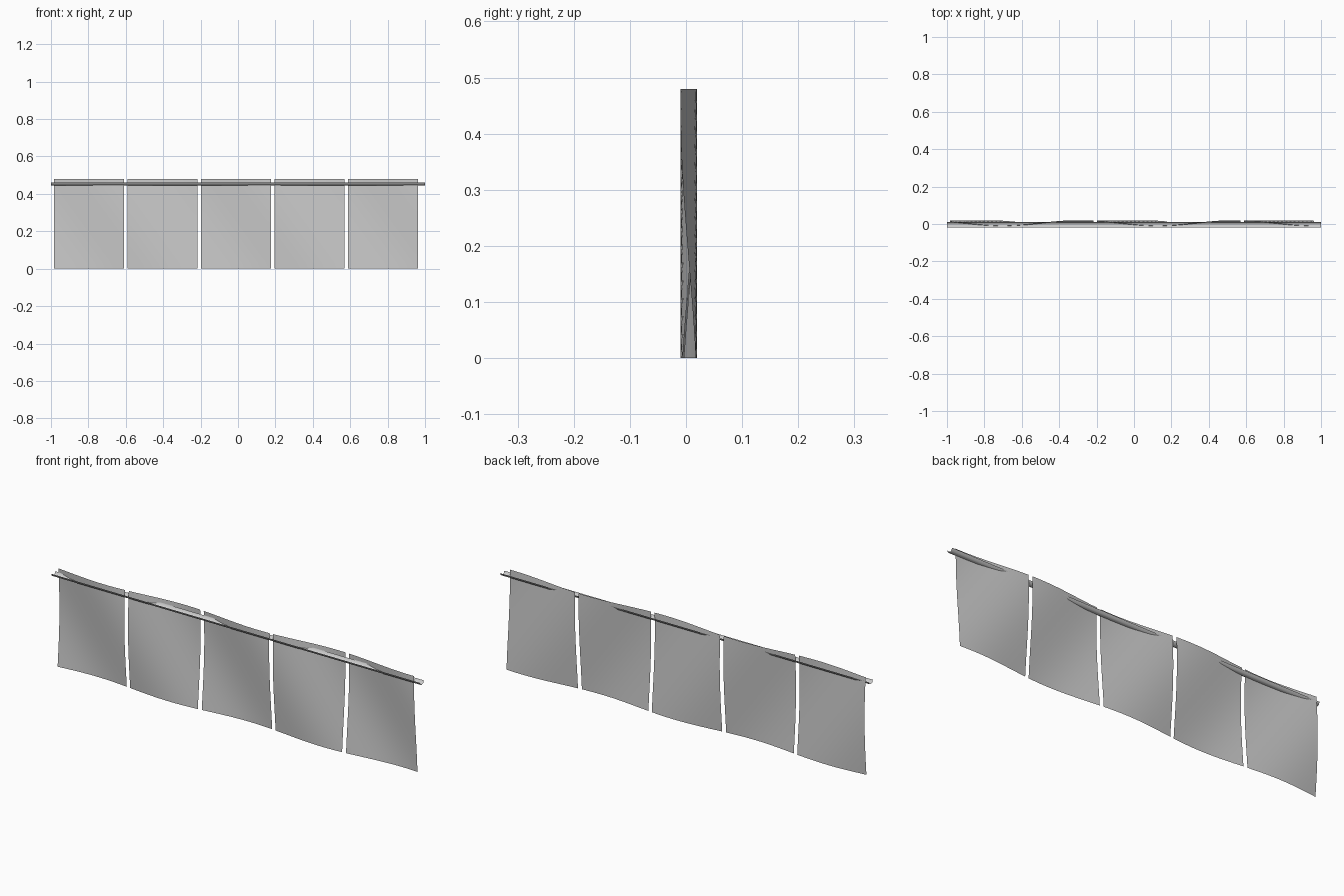
import bpy, math

if "Cube" in bpy.data.objects:
    bpy.data.objects.remove(bpy.data.objects["Cube"])


def mesh_object(name, verts, faces):
    mesh = bpy.data.meshes.new(name)
    mesh.from_pydata(verts, [], faces)
    for p in mesh.polygons:
        p.use_smooth = True
    obj = bpy.data.objects.new(name, mesh)
    bpy.context.collection.objects.link(obj)
    return obj


def grid_faces(nu, nv):
    row = nv + 1
    return [(i * row + j, (i + 1) * row + j, (i + 1) * row + j + 1, i * row + j + 1)
            for i in range(nu) for j in range(nv)]


HEIGHT, WIDTH, PITCH = 0.48, 0.373, 0.393


def wave(x, z):
    # ripple that drifts sideways from the top edge to the bottom edge
    shift = 0.35 * (1 - z / HEIGHT)
    return 0.005 + 0.015 * math.cos(7.57 * (x + 0.30 - shift))


# Five hanging cloth panels, each a thin rippled sheet
N = 16
for k in range(5):
    x0 = -0.983 + k * PITCH
    verts = []
    for i in range(N + 1):
        for j in range(N + 1):
            x, z = x0 + WIDTH * i / N, HEIGHT * j / N
            verts.append((x, wave(x, z), z))
    mesh_object(f"cloth_panel_{k + 1}", verts, grid_faces(N, N))

# Open half-round rail running the full width
R, SEG = 0.016, 4
verts = [(x, -0.004 + R * math.cos(math.pi * (1 + j / SEG)),
          0.461 + R * math.sin(math.pi * (1 + j / SEG)))
         for x in (-1.0, 1.0) for j in range(SEG + 1)]
mesh_object("hanging_rail", verts, grid_faces(1, SEG))
